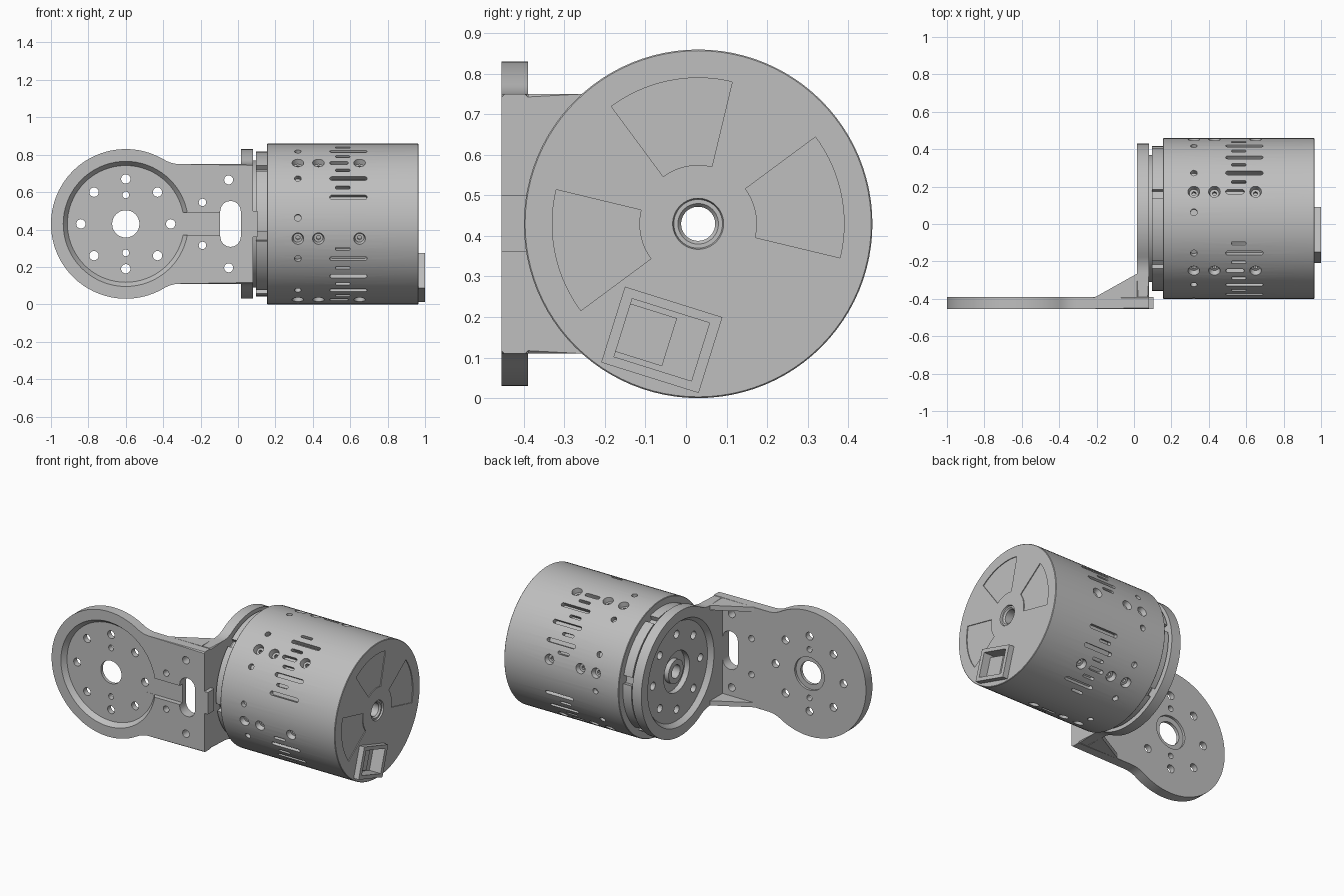
import bpy, bmesh
from math import sin, cos, pi, radians, sqrt, atan2
from mathutils import Matrix, Vector

if "Cube" in bpy.data.objects:
    bpy.data.objects.remove(bpy.data.objects["Cube"])

grey = bpy.data.materials.new("machined grey")
grey.use_nodes = True
grey.diffuse_color = (0.52, 0.52, 0.52, 1)
grey.node_tree.nodes["Principled BSDF"].inputs["Base Color"].default_value = grey.diffuse_color

AXIS = Vector((0, 0.03, 0.43))      # motor axis runs along x
X, Y, Z = Vector((1, 0, 0)), Vector((0, 1, 0)), Vector((0, 0, 1))


def frame(origin, u, w):
    """Matrix with local x along u and local z along w."""
    m = Matrix((u, w.cross(u), w)).transposed().to_4x4()
    m.translation = origin
    return m


def around(deg):
    """Rotation about the motor axis, 0 at +y and 90 at +z."""
    return Matrix.Translation(AXIS) @ Matrix.Rotation(radians(deg), 4, 'X')


def arc(cx, cy, r, a0, a1, n):
    return [(cx + r * cos(a0 + (a1 - a0) * i / n), cy + r * sin(a0 + (a1 - a0) * i / n))
            for i in range(n + 1)]


def stadium(cx, cy, half, r):
    return arc(cx + half - r, cy, r, -pi / 2, pi / 2, 8) + arc(cx - half + r, cy, r, pi / 2, 3 * pi / 2, 8)


def rect(x0, x1, y0, y1):
    return [(x0, y0), (x1, y0), (x1, y1), (x0, y1)]


def prism(bm, pts, w0, w1, m):
    a = [bm.verts.new(m @ Vector((u, v, w0))) for u, v in pts]
    b = [bm.verts.new(m @ Vector((u, v, w1))) for u, v in pts]
    caps = [bm.faces.new(a[::-1]), bm.faces.new(b)]
    for i in range(len(a)):
        j = (i + 1) % len(a)
        bm.faces.new((a[i], a[j], b[j], b[i]))
    return caps


def cone(bm, u, v, w0, w1, r0, r1, m, n=24):
    bmesh.ops.create_cone(bm, cap_ends=True, segments=n, radius1=r0, radius2=r1, depth=w1 - w0,
                          matrix=m @ Matrix.Translation((u, v, (w0 + w1) / 2)))


def lathe(bm, profile, n=96):
    """Closed ring of (x, radius) points spun about the motor axis."""
    rings = [[bm.verts.new(AXIS + Vector((x, r * cos(t), r * sin(t)))) for x, r in profile]
             for t in (2 * pi * i / n for i in range(n))]
    k = len(profile)
    for i in range(n):
        p, q = rings[i], rings[(i + 1) % n]
        for j in range(k):
            bm.faces.new((p[j], p[(j + 1) % k], q[(j + 1) % k], q[j]))


def to_object(name, bm):
    bmesh.ops.recalc_face_normals(bm, faces=bm.faces)
    me = bpy.data.meshes.new(name)
    bm.to_mesh(me)
    bm.free()
    ob = bpy.data.objects.new(name, me)
    bpy.context.collection.objects.link(ob)
    return ob


def finish(name, bm, cutter=None):
    """Make the part, subtract the cutter and shade it."""
    ob = to_object(name, bm)
    if cutter:
        cut = to_object(name + "_cutter", cutter)
        mod = ob.modifiers.new("cut", 'BOOLEAN')
        mod.operation, mod.solver, mod.object = 'DIFFERENCE', 'EXACT', cut
        mod.use_self = True
        bpy.context.view_layer.update()
        me = bpy.data.meshes.new_from_object(ob.evaluated_get(bpy.context.evaluated_depsgraph_get()))
        ob.modifiers.clear()
        ob.data = me
        bpy.data.objects.remove(cut)
    ob.data.materials.clear()
    ob.data.materials.append(grey)
    ob.data.shade_smooth()
    ob.data.set_sharp_from_angle(angle=radians(30))
    return ob


# Bracket plates: round head, filleted neck, square end
THICK = 0.065


def plate_blank(m, end, half=0.32, r=0.4, f=0.166):
    cx = sqrt((r + f) ** 2 - (half + f) ** 2)
    a = atan2(half + f, cx)
    top = [(end, half)] + arc(cx, half + f, f, -pi / 2, a - pi, 8)
    head = arc(0, 0, r, a, 2 * pi - a, 72)[1:-1]
    bm = bmesh.new()
    caps = prism(bm, top + head + [(u, -v) for u, v in top[::-1]], 0, THICK, m)
    inv = m.inverted()
    rim = [e for c in caps for e in c.edges if min((inv @ v.co).x for v in e.verts) < end - 0.01]
    bmesh.ops.bevel(bm, geom=rim, offset=0.007, segments=1, affect='EDGES')
    return bm


def head_cuts(m, bore):
    bm = bmesh.new()
    cone(bm, 0, 0, -0.01, 0.03, 0.342, 0.312, m, 72)
    cone(bm, 0, 0, -0.02, 0.1, bore, bore, m, 32)
    for i in range(8):
        a = i * pi / 4
        cone(bm, 0.24 * cos(a), 0.24 * sin(a), -0.02, 0.1, 0.025, 0.025, m)
    return bm


m = frame(Vector((-0.6, -0.455, 0.43)), X, Y)
cut = head_cuts(m, 0.073)
cone(cut, 0, 0, 0.05, 0.1, 0.105, 0.105, m, 32)
prism(cut, rect(0.25, 0.56, -0.06, 0.06), -0.01, 0.031, m)
prism(cut, [(0.56 + v, u) for u, v in stadium(0, 0, 0.123, 0.055)], -0.02, 0.1, m)
for s in (-1, 1):
    cone(cut, 0, s * 0.155, -0.02, 0.1, 0.018, 0.018, m)
    cone(cut, 0.41, s * 0.115, -0.02, 0.1, 0.02, 0.02, m)
    cone(cut, 0.55, s * 0.235, -0.02, 0.1, 0.024, 0.024, m)
finish("front_plate", plate_blank(m, 0.68), cut)

m = frame(Vector((0.015, 0.03, 0.43)), -Y, X)
finish("side_plate", plate_blank(m, 0.42), head_cuts(m, 0.13))

# Corner gussets and the cable tab
m = Matrix.Identity(4)
for name, z in (("lower_gusset", 0.11), ("upper_gusset", 0.72)):
    bm = bmesh.new()
    prism(bm, [(-0.21, -0.392), (0.017, -0.392), (0.017, -0.265)], z, z + 0.03, m)
    finish(name, bm)
bm = bmesh.new()
prism(bm, rect(0.078, 0.105, -0.455, -0.39), 0.36, 0.5, m)
finish("cable_tab", bm)

# Notched mounting flange with hollow boss
bm, cut = bmesh.new(), bmesh.new()
lathe(bm, [(0.05, 0.042), (0.05, 0.075), (0.08, 0.075), (0.08, 0.34), (0.095, 0.34),
           (0.095, 0.387), (0.155, 0.387), (0.155, 0.042)])
for i in range(6):
    prism(cut, rect(0.085, 0.16, -0.025, 0.025), 0.355, 0.42, around(70 + 60 * i) @ frame(Vector(), X, Y))
finish("mounting_flange", bm, cut)

# Motor casing with screws, small holes, vents and end-cap sectors
R = 0.43
bm, cut = bmesh.new(), bmesh.new()
lathe(bm, [(0.155, 0.042), (0.155, R - 0.003), (0.158, R), (0.962, R), (0.965, R - 0.003),
           (0.965, 0.063), (0.955, 0.06), (0.955, 0.05), (0.945, 0.042)])
START = 175.6


def radial(deg):
    return around(deg) @ frame(Vector(), X, Y)


for i in range(12):
    cone(cut, 0.32, 0, R - 0.03, R + 0.02, 0.018, 0.018, radial(START + 30 * i), 16)
for i in range(6):
    for x in (0.32, 0.43, 0.65):
        r = radial(START + 15 + 60 * i)
        cone(cut, x, 0, R - 0.03, R + 0.01, 0.024, 0.034, r, 20)
        cone(cut, x, 0, R - 0.05, R - 0.02, 0.012, 0.012, r, 6)
for i in range(48):
    deg = START + 7.5 * i
    if abs((deg + 45) % 90 - 45) < 13:
        continue
    if i % 2:
        slot = stadium(0.56, 0, 0.04, 0.009)
    elif i % 8 == 2:
        slot = stadium(0.54, 0, 0.05, 0.012)
    else:
        slot = stadium(0.59, 0, 0.1, 0.012)
    prism(cut, slot, R - 0.03, R + 0.02, radial(deg))
end = frame(AXIS, Y, X)
for mid in (11.5, 101.5, 191.5):
    a, b = radians(mid - 25), radians(mid + 25)
    prism(cut, arc(0, 0, 0.145, a, b, 12) + arc(0, 0, 0.36, b, a, 20), 0.96, 1.0, end)

# Connector pocket and raised surround
sock = end @ Matrix.Rotation(radians(252.6), 4, 'Z') @ Matrix.Translation((0.3, 0, 0))
pocket = rect(-0.075, 0.075, -0.1, 0.1)
prism(cut, pocket, 0.92, 1.1, sock)
finish("motor_casing", bm, cut)

bm, cut = bmesh.new(), bmesh.new()
prism(bm, rect(-0.098, 0.098, -0.126, 0.126), 0.96, 1.0, sock)
prism(cut, pocket, 0.9, 1.1, sock)
finish("connector_surround", bm, cut)
bm = bmesh.new()
prism(bm, rect(-0.062, 0.062, -0.1, 0.02), 0.915, 0.95, sock)
finish("connector_block", bm)
